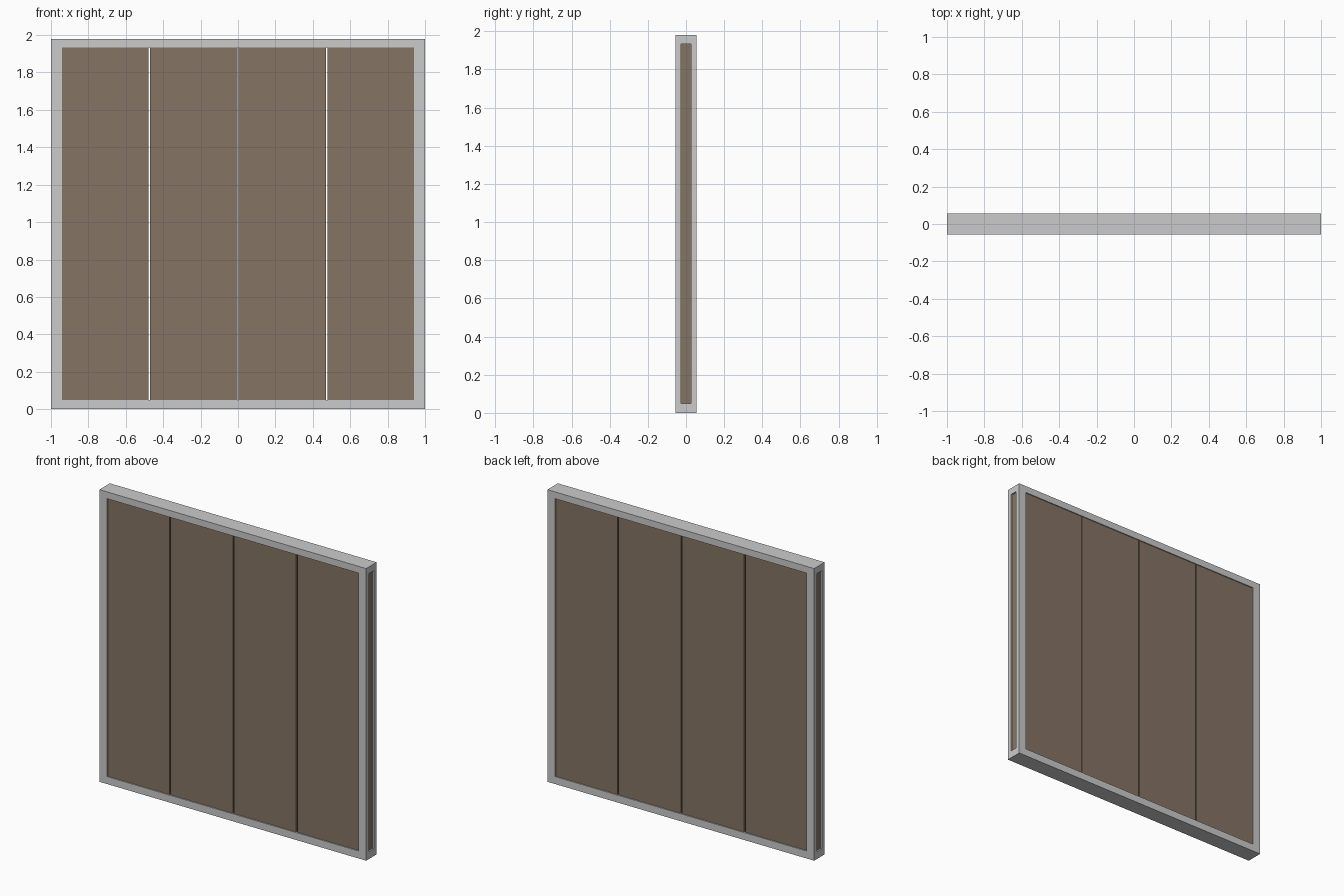
import bpy

if "Cube" in bpy.data.objects:
    bpy.data.objects.remove(bpy.data.objects["Cube"])

W, D, H = 1.0, 0.056, 1.98      # half width, half depth, height
RAIL, POST = 0.05, 0.058        # rail height, post width
SLOT = 0.026                    # half width of the slot in each end
GAP = 0.004                     # half gap between boards

wood = bpy.data.materials.new("brown_wood")
wood.diffuse_color = (0.24, 0.175, 0.13, 1)
wood.use_nodes = True
wood.node_tree.nodes["Principled BSDF"].inputs["Base Color"].default_value = wood.diffuse_color


def box(name, x0, x1, y0, y1, z0, z1, mat=None):
    bpy.ops.mesh.primitive_cube_add(
        size=1, location=((x0 + x1) / 2, (y0 + y1) / 2, (z0 + z1) / 2))
    ob = bpy.context.object
    ob.name = name
    ob.scale = (x1 - x0, y1 - y0, z1 - z0)
    bpy.ops.object.transform_apply(location=False, rotation=False, scale=True)
    if mat:
        ob.data.materials.append(mat)
    return ob


# top and bottom rails
box("bottom_rail", -W, W, -D, D, 0, RAIL)
box("top_rail", -W, W, -D, D, H - RAIL + 0.004, H)

# four corner posts, leaving a slot in each end
for sx in (-1, 1):
    for sy in (-1, 1):
        xs = sorted((sx * W, sx * (W - POST)))
        ys = sorted((sy * D, sy * SLOT))
        box("corner_post", *xs, *ys, RAIL, H - RAIL + 0.004)

# four upright boards with see-through gaps, filling the frame just below its faces
edges = (-W + 0.01, -0.475, 0, 0.475, W - 0.01)
for i in range(4):
    x0 = edges[i] + (GAP if i > 0 else 0)
    x1 = edges[i + 1] - (GAP if i < 3 else 0)
    box("board", x0, x1, -D + 0.007, D - 0.007, RAIL - 0.005, H - RAIL + 0.01, wood)
